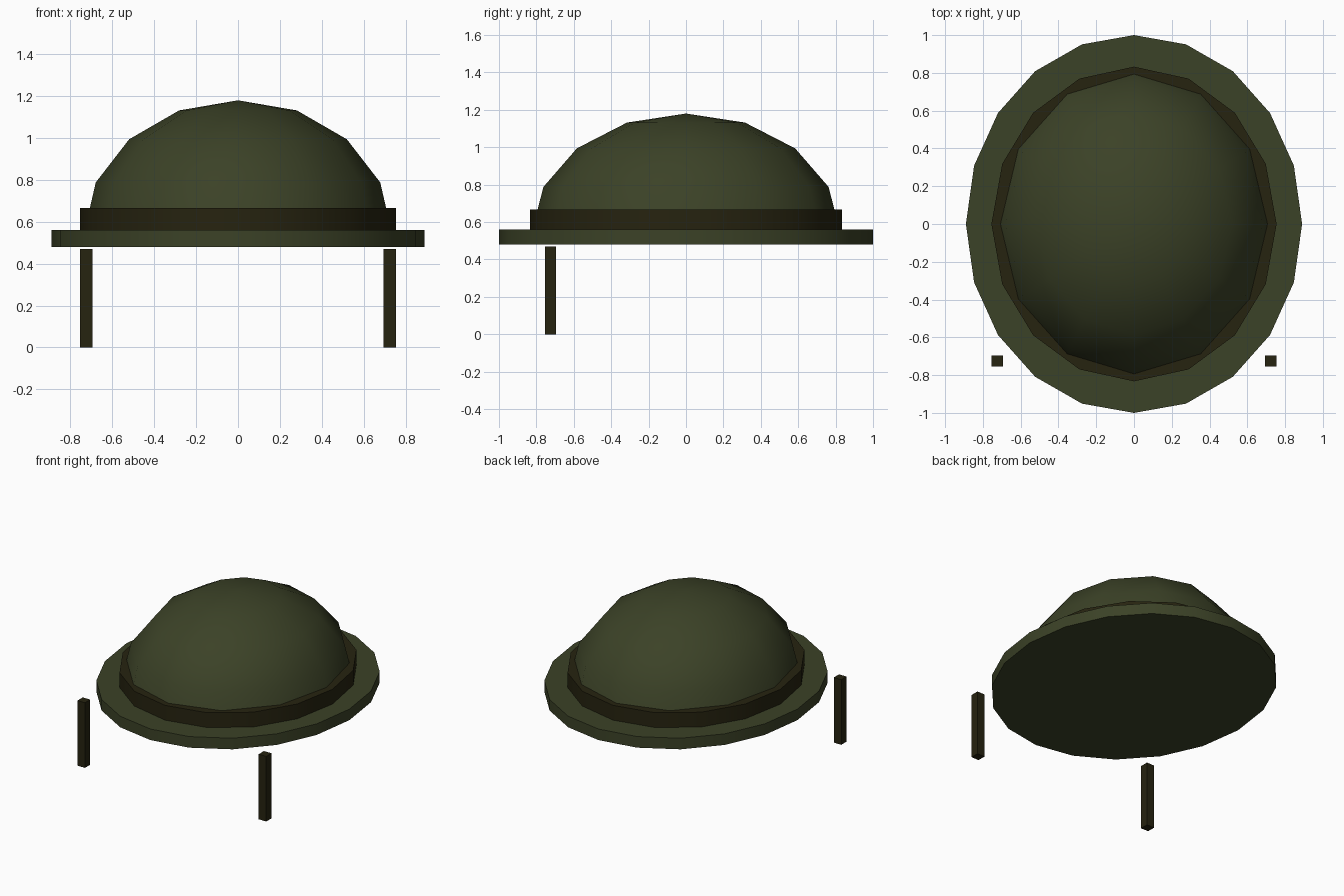
import bpy
import bmesh
import math
from mathutils import Matrix

if "Cube" in bpy.data.objects:
    bpy.data.objects.remove(bpy.data.objects["Cube"], do_unlink=True)


def material(name, rgb):
    mat = bpy.data.materials.new(name)
    mat.use_nodes = True
    colour = (*rgb, 1)
    mat.diffuse_color = colour
    mat.node_tree.nodes["Principled BSDF"].inputs["Base Color"].default_value = colour
    return mat


olive = material("olive green", (0.044, 0.054, 0.020))
leather = material("dark brown", (0.0194, 0.0168, 0.0050))


def add_part(name, bm, mat, smooth_angle=None):
    mesh = bpy.data.meshes.new(name)
    bm.to_mesh(mesh)
    bm.free()
    mesh.materials.append(mat)
    obj = bpy.data.objects.new(name, mesh)
    bpy.context.collection.objects.link(obj)
    if smooth_angle:
        bpy.ops.object.select_all(action="DESELECT")
        obj.select_set(True)
        bpy.context.view_layer.objects.active = obj
        bpy.ops.object.shade_smooth_by_angle(angle=math.radians(smooth_angle))
    return obj


def oval_disc(name, sides, rx, ry, bottom, top, mat):
    bm = bmesh.new()
    # Turn the ring so that a corner lies on each axis
    bmesh.ops.create_cone(bm, cap_ends=True, segments=sides, radius1=1, radius2=1, depth=1)
    bmesh.ops.scale(bm, vec=(rx, ry, top - bottom), verts=bm.verts)
    bmesh.ops.translate(bm, vec=(0, 0, (top + bottom) / 2), verts=bm.verts)
    return add_part(name, bm, mat, 30)


# Dome: upper half of a stretched sphere
bm = bmesh.new()
bmesh.ops.create_uvsphere(bm, u_segments=12, v_segments=8, radius=1)
lower = [v for v in bm.verts if v.co.z < -0.01]
bmesh.ops.delete(bm, geom=lower, context="VERTS")
bmesh.ops.scale(bm, vec=(0.735, 0.825, 0.635), verts=bm.verts)
bmesh.ops.translate(bm, vec=(0, 0, 0.545), verts=bm.verts)
add_part("dome", bm, olive, 60)

# Band and brim
oval_disc("band", 16, 0.755, 0.833, 0.555, 0.667, leather)
oval_disc("brim", 20, 0.89, 1.0, 0.48, 0.56, olive)

# Hanging straps
for side, x in (("left", 0.724), ("right", -0.724)):
    bm = bmesh.new()
    bmesh.ops.create_cube(bm, size=1, matrix=Matrix.Translation((x, -0.725, 0.235))
                          @ Matrix.Diagonal((0.06, 0.06, 0.47, 1)))
    add_part(side + "_strap", bm, leather)
